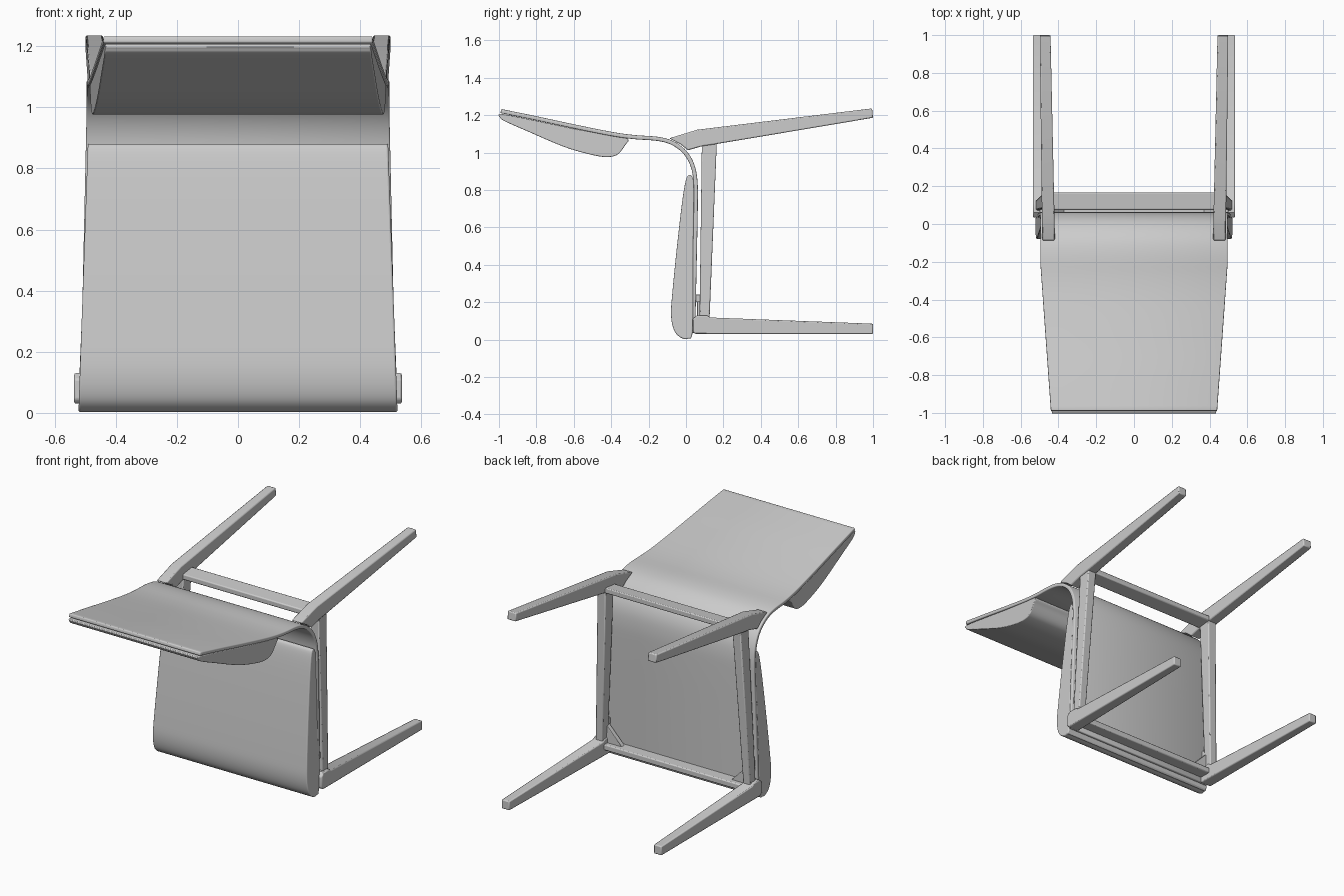
import bpy, bmesh, math
from mathutils import Vector

if "Cube" in bpy.data.objects:
    bpy.data.objects.remove(bpy.data.objects["Cube"])


def smooth_path(pts, steps=5, closed=False):
    """Catmull-Rom curve through 2D points."""
    p = [Vector(q) for q in pts]
    n = len(p)
    get = (lambda i: p[i % n]) if closed else (lambda i: p[max(0, min(n - 1, i))])
    out = []
    for i in range(n if closed else n - 1):
        a, b, c, d = get(i - 1), get(i), get(i + 1), get(i + 2)
        for s in range(steps):
            t = s / steps
            out.append(0.5 * (2 * b + (c - a) * t + (2 * a - 5 * b + 4 * c - d) * t * t
                              + (3 * b - a - 3 * c + d) * t ** 3))
    if not closed:
        out.append(p[-1])
    return [tuple(v) for v in out]


def finish(name, bm, bevel=0.006, segs=2, mirror=False):
    bmesh.ops.recalc_face_normals(bm, faces=bm.faces)
    me = bpy.data.meshes.new(name)
    bm.to_mesh(me)
    bm.free()
    ob = bpy.data.objects.new(name, me)
    bpy.context.collection.objects.link(ob)
    if mirror:
        ob.modifiers.new("Mirror", 'MIRROR')
    if bevel:
        b = ob.modifiers.new("Bevel", 'BEVEL')
        b.width, b.segments, b.limit_method, b.angle_limit = bevel, segs, 'ANGLE', math.radians(40)
    bpy.ops.object.select_all(action='DESELECT')
    ob.select_set(True)
    bpy.context.view_layer.objects.active = ob
    bpy.ops.object.shade_smooth_by_angle(angle=math.radians(35))
    return ob


def prism(name, profile, inner, outer, **kw):
    """Side profile (y, z) spanned in x between inner(y, z) and outer(y, z)."""
    bm = bmesh.new()
    a = [bm.verts.new((inner(y, z), y, z)) for y, z in profile]
    b = [bm.verts.new((outer(y, z), y, z)) for y, z in profile]
    n = len(profile)
    bm.faces.new(a)
    bm.faces.new(b[::-1])
    for i in range(n):
        j = (i + 1) % n
        bm.faces.new((a[i], b[i], b[j], a[j]))
    return finish(name, bm, **kw)


def wide(name, profile, half, **kw):
    return prism(name, profile, lambda y, z: -half(y, z), half, **kw)


# Bent shell: backrest, curve and seat panel in one sheet
path = smooth_path([(-0.99, 1.222), (-0.8, 1.183), (-0.6, 1.14), (-0.4, 1.1), (-0.28, 1.083),
                    (-0.15, 1.073), (-0.07, 1.05), (-0.005, 1.0), (0.035, 0.93), (0.051, 0.84),
                    (0.052, 0.7), (0.046, 0.4), (0.038, 0.035)])
bm = bmesh.new()
rows = []
for y, z in path:
    if y < -0.22 and z > 1:
        h = 0.44 + (y + 0.99) / 0.77 * 0.055
    else:
        h = 0.495 + max(0, 1 - z) * 0.022
    rows.append([bm.verts.new((s * h, y, z)) for s in (-1, 1)])
for r, q in zip(rows, rows[1:]):
    bm.faces.new((r[0], r[1], q[1], q[0]))
shell = finish("shell", bm, bevel=0)
solid = shell.modifiers.new("Solidify", 'SOLIDIFY')
solid.thickness, solid.offset = 0.022, 0
bev = shell.modifiers.new("Bevel", 'BEVEL')
bev.width, bev.segments, bev.angle_limit = 0.005, 2, math.radians(50)

# Seat cushion
seat = smooth_path([(0.036, 0.05), (0.039, 0.4), (0.043, 0.8), (0.036, 0.865), (0.018, 0.88),
                    (0.0, 0.855), (-0.02, 0.74), (-0.048, 0.5), (-0.073, 0.25), (-0.08, 0.13),
                    (-0.064, 0.05), (-0.03, 0.012), (0.01, 0.005)], closed=True)
wide("seat_cushion", seat, lambda y, z: 0.522 - 0.035 * z, bevel=0.012, segs=3)

# Back cushion
back = smooth_path([(-0.985, 1.206), (-0.8, 1.17), (-0.6, 1.128), (-0.4, 1.09), (-0.31, 1.072),
                    (-0.325, 1.04), (-0.365, 0.99), (-0.42, 0.976), (-0.5, 0.987), (-0.65, 1.03),
                    (-0.85, 1.115), (-0.97, 1.168), (-0.996, 1.19)], closed=True)
wide("back_cushion", back, lambda y, z: 0.435 + (y + 1) * 0.072, bevel=0.012, segs=3)

# Front legs (lower pair in this pose)
prism("front_leg", [(0.035, 0.045), (0.05, 0.03), (1, 0.03), (1, 0.085), (0.13, 0.118),
                    (0.11, 0.13), (0.06, 0.13), (0.035, 0.11)],
      lambda y, z: 0.462 + 0.022 * y, lambda y, z: 0.536, mirror=True)

# Rear legs (upper pair), ending against the shell curve
prism("rear_leg", [(-0.09, 1.076), (0.06, 1.122), (0.995, 1.236), (1, 1.186), (0.16, 1.045),
                   (0.09, 1.035), (0.01, 1.012), (-0.03, 1.045)],
      lambda y, z: 0.42 + 0.022 * y, lambda y, z: 0.487 + 0.012 * y, mirror=True)

# Side rails
prism("side_rail", [(0.072, 0.09), (0.125, 0.09), (0.165, 1.06), (0.085, 1.06)],
      lambda y, z: 0.476 - 0.05 * z, lambda y, z: 0.524 - 0.042 * z, mirror=True)

# Cross rails
wide("rear_rail", [(0.075, 1.035), (0.168, 1.045), (0.168, 1.078), (0.075, 1.068)],
     lambda y, z: 0.435)
wide("front_rail", [(0.045, 0.065), (0.12, 0.065), (0.12, 0.1), (0.045, 0.1)],
     lambda y, z: 0.475)

# Corner braces at the front rail
bm = bmesh.new()
tri = [bm.verts.new(v) for v in ((0.48, 0.06, 0.09), (0.36, 0.06, 0.09), (0.475, 0.06, 0.21))]
f = bm.faces.new(tri)
ext = bmesh.ops.extrude_face_region(bm, geom=[f])
bmesh.ops.translate(bm, vec=(0, 0.03, 0),
                    verts=[v for v in ext["geom"] if isinstance(v, bmesh.types.BMVert)])
finish("corner_brace", bm, bevel=0.002, segs=1, mirror=True)

# Spacers fixing the shell to the side rails
prism("rail_spacer", [(0.045, 0.2), (0.085, 0.2), (0.085, 0.24), (0.045, 0.24)],
      lambda y, z: 0.47, lambda y, z: 0.5, bevel=0.002, segs=1, mirror=True)
